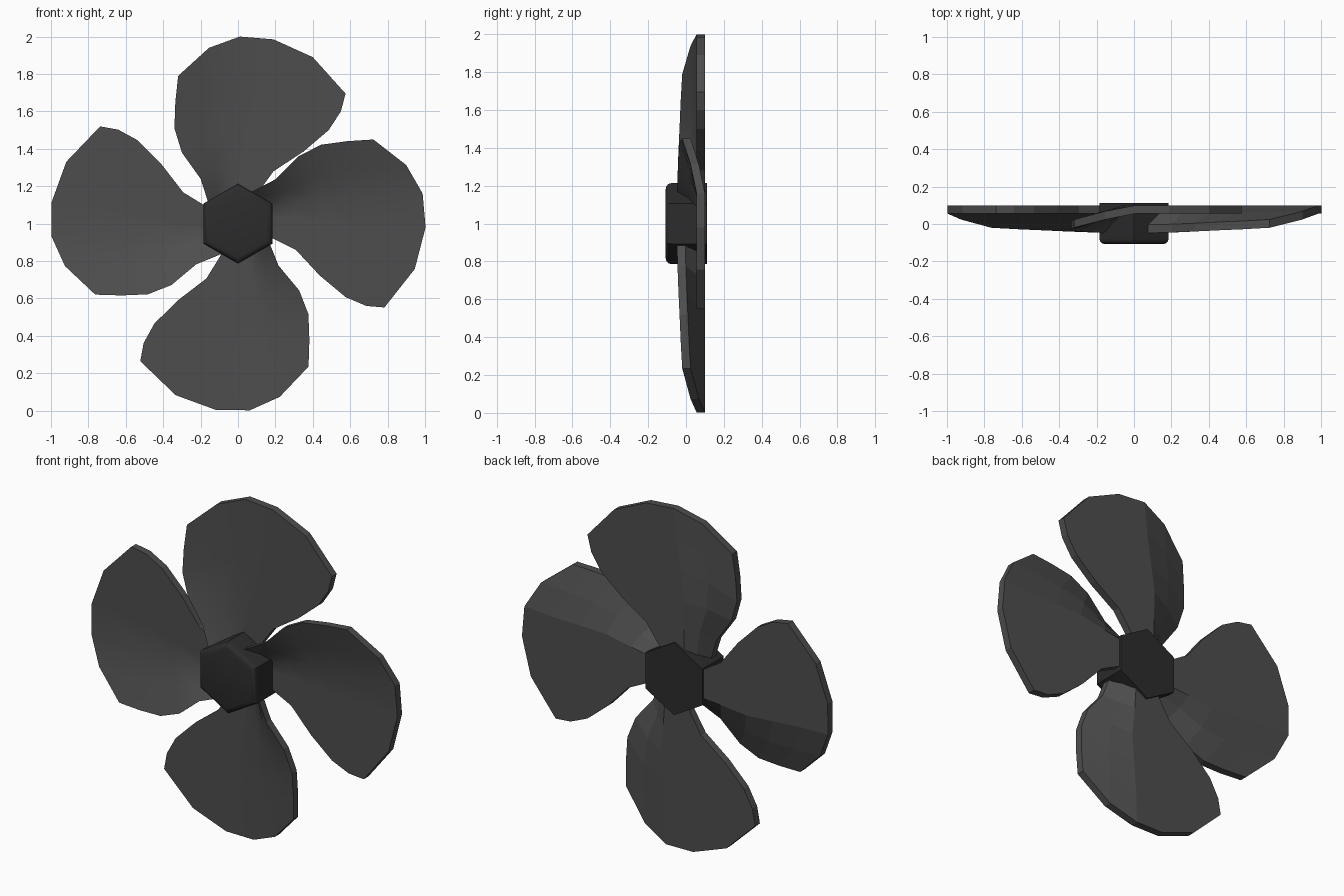
import bpy, bmesh, math

if "Cube" in bpy.data.objects:
    bpy.data.objects.remove(bpy.data.objects["Cube"])


def material(name, value):
    m = bpy.data.materials.new(name)
    m.diffuse_color = (value, value, value, 1)
    m.use_nodes = True
    m.node_tree.nodes["Principled BSDF"].inputs["Base Color"].default_value = m.diffuse_color
    return m


dark = material("hub_dark", 0.025)
grey = material("blade_grey", 0.075)

# Blade outline (x, z from the shaft axis): leading edge, trailing edge, tip arc
LEAD = [(-.09, .02), (-.155, .10), (-.20, .24), (-.30, .38), (-.34, .51), (-.335, .65), (-.32, .79)]
TRAIL = [(.04, .05), (.11, .17), (.19, .28), (.35, .385), (.485, .50), (.55, .60), (.575, .695)]
TIP = [(-.32, .79), (-.155, .94), (.01, 1.0), (.19, .985), (.40, .89), (.575, .695)]
LEAD_Y = [-.05, -.048, -.045, -.04, -.034, -.028, -.02]   # front face depth of leading edge
CAMBER = [1, .42, 0, 0, 0, 0]                             # bend from leading edge to flat part
FLAT_Y, THICK = .056, .044
HUB_Z = 1.0


def blade_point(i, j):
    (lx, lz), (tx, tz) = LEAD[i], TRAIL[i]
    u0 = (TIP[j][0] - TIP[0][0]) / (TIP[-1][0] - TIP[0][0])
    # tip arc bulge fades toward the root
    bulge = TIP[j][1] - (TIP[0][1] + u0 * (TIP[-1][1] - TIP[0][1]))
    x = lx + u0 * (tx - lx)
    z = lz + u0 * (tz - lz) + bulge * (i / (len(LEAD) - 1)) ** 1.5
    y = FLAT_Y + (LEAD_Y[i] - FLAT_Y) * CAMBER[j]
    return x, y, z


def make_blade(name, degrees):
    c, s = math.cos(math.radians(degrees)), math.sin(math.radians(degrees))
    bm = bmesh.new()
    rows, cols = len(LEAD), len(TIP)

    def sheet(dy):
        grid = []
        for i in range(rows):
            pts = [blade_point(i, j) for j in range(cols)]
            grid.append([bm.verts.new((x * c - z * s, y + dy, HUB_Z + x * s + z * c)) for x, y, z in pts])
        return grid

    front, back = sheet(0), sheet(THICK)
    for i in range(rows - 1):
        for j in range(cols - 1):
            for g in (front, back):
                f = bm.faces.new((g[i][j], g[i][j + 1], g[i + 1][j + 1], g[i + 1][j]))
                f.smooth = g is front
    # rim joining the two sheets
    loop = [(0, j) for j in range(cols)] + [(i, cols - 1) for i in range(1, rows)]
    loop += [(rows - 1, j) for j in range(cols - 2, -1, -1)] + [(i, 0) for i in range(rows - 2, 0, -1)]
    for (a, b), (p, q) in zip(loop, loop[1:] + loop[:1]):
        bm.faces.new((front[a][b], front[p][q], back[p][q], back[a][b]))
    bmesh.ops.recalc_face_normals(bm, faces=bm.faces)
    me = bpy.data.meshes.new(name)
    bm.to_mesh(me)
    bm.free()
    me.materials.append(grey)
    bpy.context.collection.objects.link(bpy.data.objects.new(name, me))


# Four slightly unevenly spaced blades
for k, ang in enumerate((0, 94.4, 184.2, 279.8)):
    make_blade(f"blade_{k + 1}", ang)

# Hexagonal hub, rounded at the front rim
bm = bmesh.new()
R = .214
ring = [(R * math.sin(k * math.pi / 3), HUB_Z + R * math.cos(k * math.pi / 3)) for k in range(6)]
f0 = bm.faces.new([bm.verts.new((x, .112, z)) for x, z in ring])
ext = bmesh.ops.extrude_face_region(bm, geom=[f0], use_keep_orig=True)
new = [v for v in ext["geom"] if isinstance(v, bmesh.types.BMVert)]
bmesh.ops.translate(bm, verts=new, vec=(0, -.22, 0))
bmesh.ops.recalc_face_normals(bm, faces=bm.faces)
rim = [e for e in bm.edges if all(v.co.y < 0 for v in e.verts)]
bmesh.ops.bevel(bm, geom=rim, offset=.03, segments=3, profile=.5, affect='EDGES')
me = bpy.data.meshes.new("hub")
bm.to_mesh(me)
bm.free()
me.materials.append(dark)
hub = bpy.data.objects.new("hub", me)
bpy.context.collection.objects.link(hub)
bpy.context.view_layer.objects.active = hub
hub.select_set(True)
bpy.ops.object.shade_smooth_by_angle(angle=math.radians(35))
